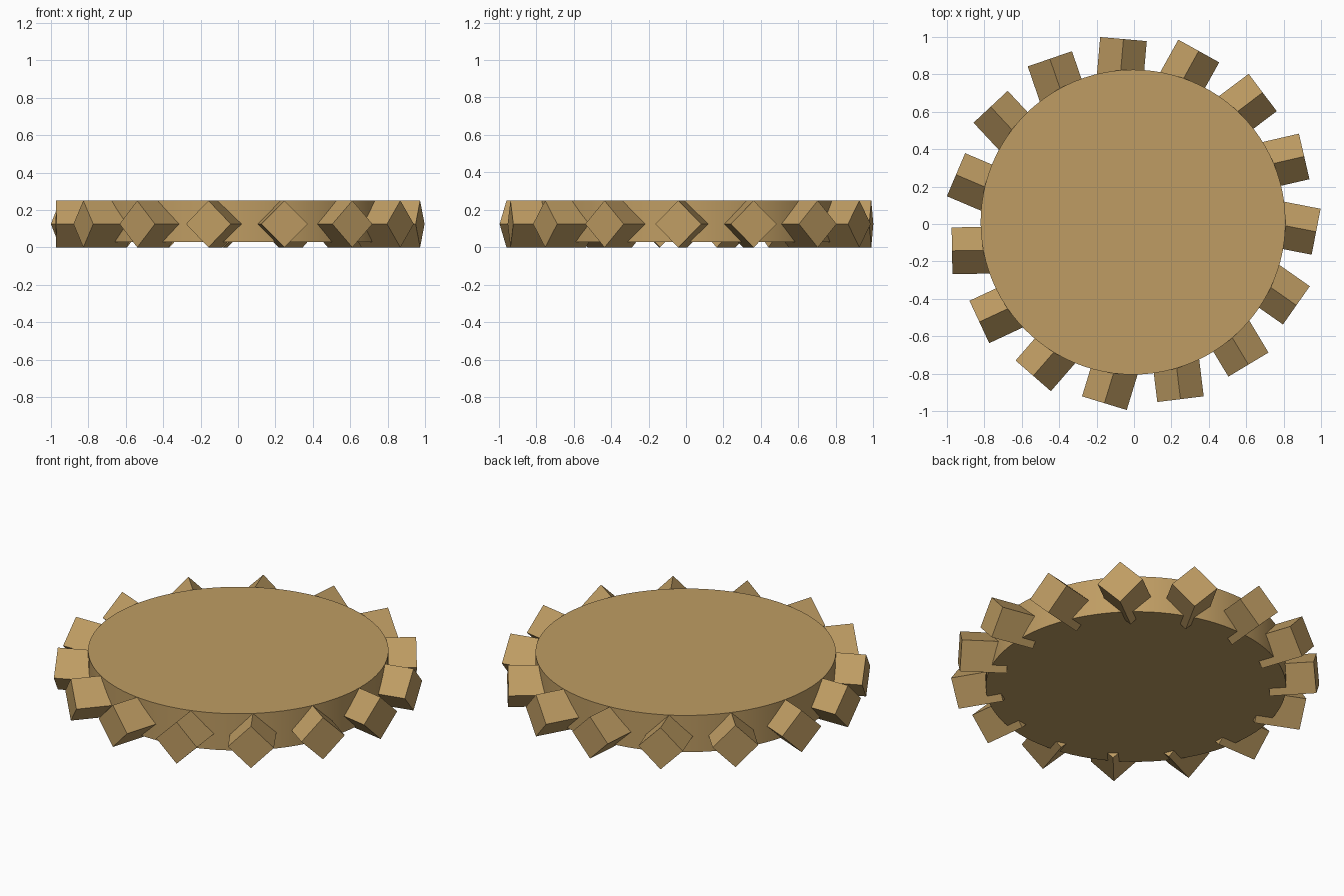
import bpy
import math
from mathutils import Vector

cube = bpy.data.objects.get("Cube")
if cube:
    bpy.data.objects.remove(cube, do_unlink=True)

CENTER = Vector((-0.005, 0.01, 0))
TOOTH_COUNT = 15
TOOTH_SIZE = 0.25      # diagonal of the square section
TOOTH_LENGTH = 0.255
TIP_RADIUS = 0.98
START = math.radians(-3)
TWIST = math.radians(-8)


def make_material(name, colour):
    mat = bpy.data.materials.new(name)
    mat.use_nodes = True
    mat.diffuse_color = colour
    mat.node_tree.nodes["Principled BSDF"].inputs["Base Color"].default_value = colour
    return mat


tan = make_material("tan", (0.52, 0.335, 0.125, 1))

# Round plate, smooth around its rim
bottom, top = 0.03, 0.25
bpy.ops.mesh.primitive_cylinder_add(
    vertices=96, radius=0.815, depth=top - bottom,
    location=CENTER + Vector((0, 0, (top + bottom) / 2)))
disc = bpy.context.object
disc.name = "disc"
disc.data.materials.append(tan)
bpy.ops.object.shade_smooth_by_angle(angle=math.radians(30))

# Shared tooth mesh: a square bar standing on its edge, pointing along x
h = TOOTH_SIZE / 2
section = [(0, -h), (h, 0), (0, h), (-h, 0)]
verts = [(x, y, z) for x in (-TOOTH_LENGTH, 0) for y, z in section]
faces = [(3, 2, 1, 0), (4, 5, 6, 7)]
faces += [(i, (i + 1) % 4, (i + 1) % 4 + 4, i + 4) for i in range(4)]
tooth_mesh = bpy.data.meshes.new("tooth")
tooth_mesh.from_pydata(verts, [], faces)
tooth_mesh.materials.append(tan)

# Ring of teeth, each turned slightly away from the radius
for i in range(TOOTH_COUNT):
    angle = START + i * math.tau / TOOTH_COUNT
    tooth = bpy.data.objects.new(f"tooth_{i + 1}", tooth_mesh)
    tooth.location = CENTER + Vector(
        (TIP_RADIUS * math.cos(angle), TIP_RADIUS * math.sin(angle), h))
    tooth.rotation_euler.z = angle + TWIST
    bpy.context.collection.objects.link(tooth)
